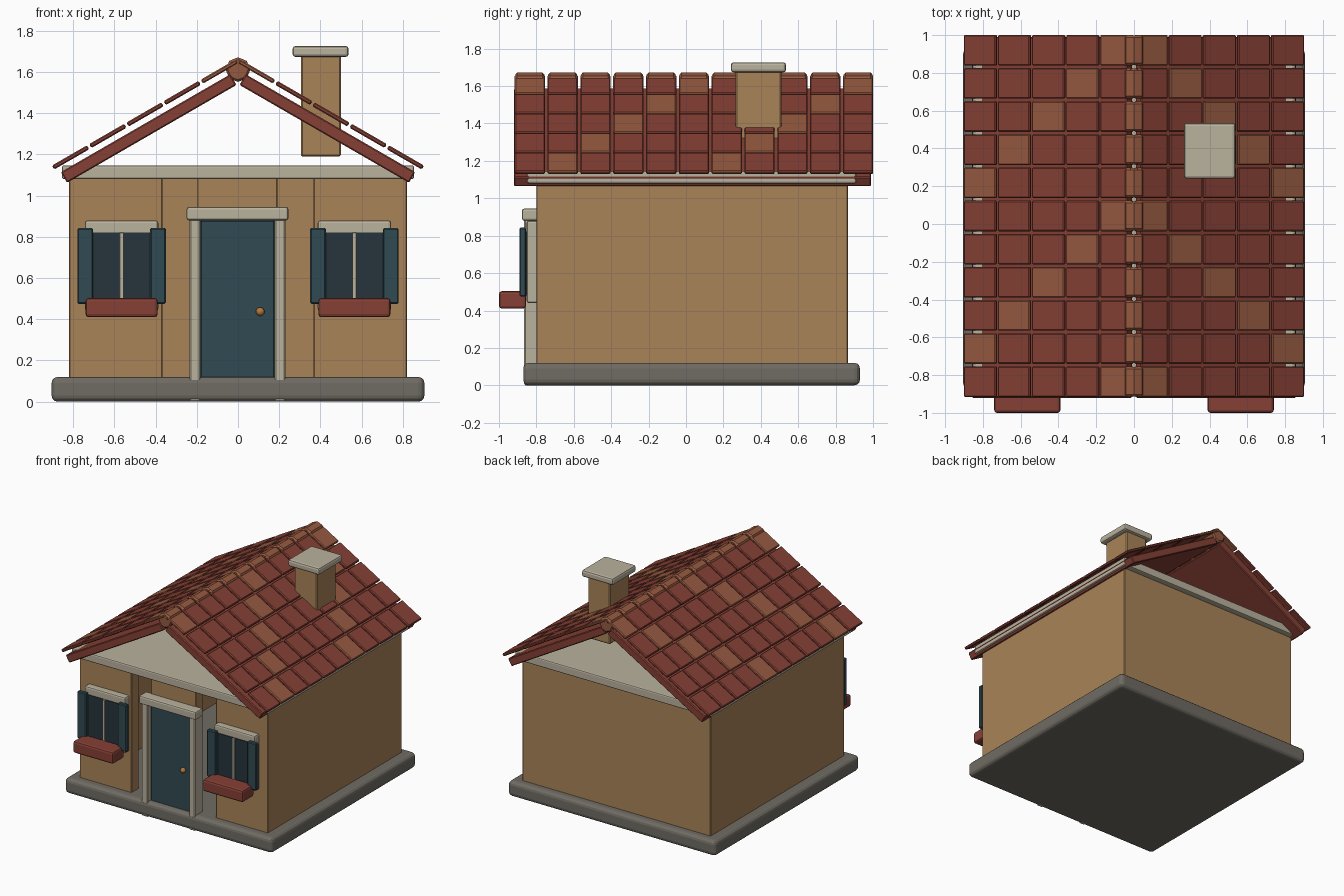
import bpy, bmesh
from math import radians, cos, sin, pi
from mathutils import Matrix

if "Cube" in bpy.data.objects:
    bpy.data.objects.remove(bpy.data.objects["Cube"])


def mat(name, r, g, b):
    m = bpy.data.materials.new(name)
    m.diffuse_color = [((c / 255 + 0.055) / 1.055) ** 2.4 for c in (r, g, b)] + [1]
    m.use_nodes = True
    m.node_tree.nodes["Principled BSDF"].inputs["Base Color"].default_value = m.diffuse_color
    return m


WALL = mat("plaster", 170, 132, 88)
STONE = mat("stone", 112, 108, 100)
TRIM = mat("trim", 186, 178, 158)
TEAL = mat("teal_paint", 48, 74, 82)
GLASS = mat("glass", 38, 52, 60)
BRICK = mat("red_clay", 134, 64, 53)
CLAY = mat("light_clay", 150, 90, 64)
BRASS = mat("brass", 176, 122, 62)


def finish(name, bm, material, matrix=Matrix()):
    me = bpy.data.meshes.new(name)
    bm.to_mesh(me)
    bm.free()
    me.materials.append(material)
    ob = bpy.data.objects.new(name, me)
    ob.matrix_world = matrix
    bpy.context.collection.objects.link(ob)
    return ob


def box(name, x, y, z, material, bevel=0.006, segs=1, matrix=Matrix()):
    """Bevelled box from (min, max) ranges."""
    bm = bmesh.new()
    bmesh.ops.create_cube(bm, size=1)
    for v in bm.verts:
        v.co = [r[0] + (c + 0.5) * (r[1] - r[0]) for r, c in zip((x, y, z), v.co)]
    if bevel:
        bmesh.ops.bevel(bm, geom=bm.edges[:], offset=bevel, segments=segs,
                        profile=0.5, affect='EDGES')
    return finish(name, bm, material, matrix)


# Base and hollow walls (gaps stay open beside the door)
box("base", (-0.905, 0.905), (-0.87, 0.93), (0, 0.12), STONE, 0.03, 3)
Z = (0.01, 1.09)
box("back_wall", (-0.82, 0.82), (0.785, 0.865), Z, WALL, 0.004)
for s, side in ((-1, "left"), (1, "right")):
    box(side + "_wall", sorted((s * 0.74, s * 0.82)), (-0.80, 0.865), Z, WALL, 0.004)
    box(side + "_front_wall", sorted((s * 0.367, s * 0.82)), (-0.80, -0.71), Z, WALL, 0.004)
box("wall_above_door", (-0.197, 0.192), (-0.80, -0.71), (0.89, 1.09), WALL, 0.004)
box("ceiling_slab", (-0.855, 0.855), (-0.85, 0.91), (1.08, 1.147), TRIM, 0.01, 2)

# Door
box("door", (-0.183, 0.178), (-0.825, -0.785), (0.11, 0.88), TEAL)
box("door_post_left", (-0.235, -0.183), (-0.865, -0.765), (0, 0.89), TRIM)
box("door_post_right", (0.178, 0.23), (-0.865, -0.765), (0, 0.89), TRIM)
box("door_lintel", (-0.25, 0.245), (-0.877, -0.785), (0.88, 0.945), TRIM, 0.012, 2)
bm = bmesh.new()
bmesh.ops.create_uvsphere(bm, u_segments=12, v_segments=8, radius=0.021)
knob = finish("door_knob", bm, BRASS, Matrix.Translation((0.108, -0.838, 0.437)))
for p in knob.data.polygons:
    p.use_smooth = True

# Windows with shutters and flower boxes
for cx, side in ((-0.565, "left"), (0.565, "right")):
    def part(name, a, b, y, z, m, bev=0.006, segs=1):
        box(f"{side}_window_{name}", (cx + a, cx + b), y, z, m, bev, segs)
    part("frame", -0.178, 0.178, (-0.852, -0.79), (0.44, 0.88), TRIM, 0.012, 2)
    part("pane", -0.142, 0.142, (-0.858, -0.84), (0.48, 0.822), GLASS, 0)
    part("mullion", -0.01, 0.01, (-0.868, -0.845), (0.48, 0.822), TRIM, 0.002)
    part("shutter_a", -0.215, -0.138, (-0.89, -0.855), (0.475, 0.843), TEAL)
    part("shutter_b", 0.138, 0.215, (-0.89, -0.855), (0.475, 0.843), TEAL)
    part("flower_box", -0.175, 0.175, (-1.0, -0.855), (0.41, 0.503), BRICK, 0.015, 2)

# Roof boards and rows of tiles, one slope per side
ROWS, COLS = 11, 5
PITCH_Y, PITCH_S = 0.1755, 0.2085
for s, side in ((-1, "left"), (1, "right")):
    # local x runs down the slope, local z is the slope normal
    spin = Matrix.Rotation(pi, 4, 'Z') if s < 0 else Matrix()
    tilt = Matrix.Rotation(radians(30), 4, 'Y')

    def slope(z, y=0.0):
        return Matrix.Translation((0, y, z)) @ spin @ tilt

    y_board = (-0.92, 0.99) if s > 0 else (-0.99, 0.92)
    # the board's top surface meets x = 0 at z = 1.611
    box(side + "_roof_board", (0.043, 0.993), y_board, (-0.06, 0), BRICK, 0.006,
        matrix=slope(1.611))
    for r in range(ROWS):
        y = 0.92 - r * PITCH_Y
        for c in range(COLS):
            d = c * PITCH_S
            box(f"{side}_tile_{r}_{c}", (d + 0.006, d + PITCH_S - 0.006), (-0.081, 0.081),
                (-0.011, 0.011), CLAY if r % 5 == c else BRICK, 0.006,
                matrix=slope(1.655, y))

# Ridge caps: short eight-sided bars
for r in range(ROWS):
    bm = bmesh.new()
    bmesh.ops.create_cone(bm, cap_ends=True, segments=8, radius1=0.06, radius2=0.06, depth=0.155)
    rims = [e for e in bm.edges if abs(e.verts[0].co.z - e.verts[1].co.z) < 1e-4]
    bmesh.ops.bevel(bm, geom=rims, offset=0.01, segments=1, affect='EDGES')
    finish(f"ridge_cap_{r}", bm, CLAY, Matrix.Translation((0, 0.92 - r * PITCH_Y, 1.612))
           @ Matrix.Rotation(pi / 2, 4, 'X'))

# Chimney
box("chimney", (0.305, 0.50), (0.265, 0.51), (1.19, 1.69), WALL, 0.008)
box("chimney_cap", (0.265, 0.537), (0.24, 0.535), (1.673, 1.727), TRIM, 0.015, 2)
